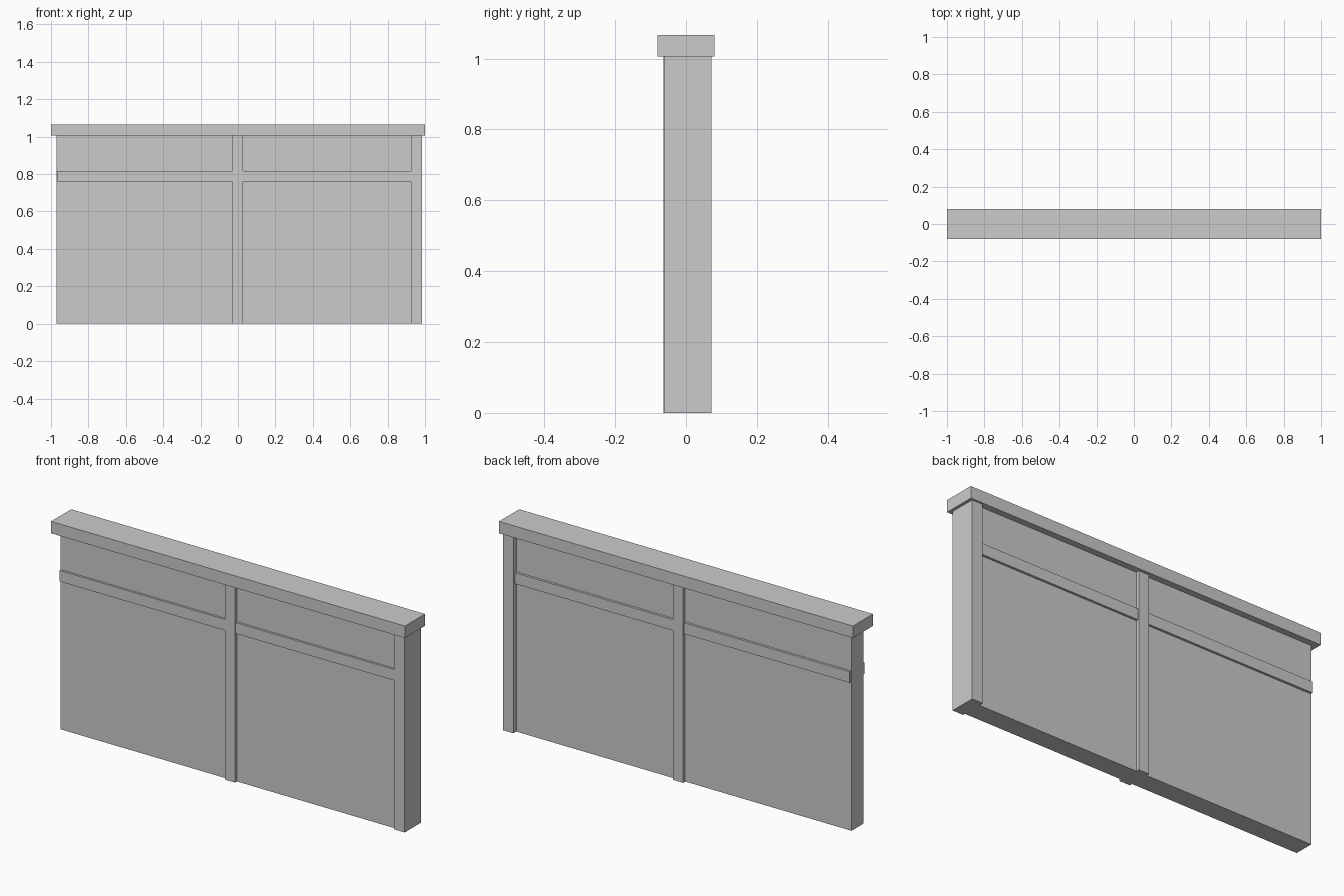
import bpy

if "Cube" in bpy.data.objects:
    bpy.data.objects.remove(bpy.data.objects["Cube"])


def box(name, x, y, z):
    """Axis-aligned box from (min, max) pairs."""
    center = [(a + b) / 2 for a, b in (x, y, z)]
    bpy.ops.mesh.primitive_cube_add(size=1, location=center)
    obj = bpy.context.object
    obj.name = name
    obj.scale = [b - a for a, b in (x, y, z)]
    bpy.ops.object.transform_apply(location=False, rotation=False, scale=True)
    return obj


WALL_TOP = 1.005

# Main wall panel
box("wall_panel", (-0.97, 0.955), (-0.049, 0.049), (0, WALL_TOP))

# Upright posts, slightly proud of the panel on both faces
box("middle_post", (-0.03, 0.028), (-0.064, 0.066), (0, WALL_TOP))
box("end_post", (0.925, 0.985), (-0.061, 0.072), (0, WALL_TOP))

# Horizontal rail showing on both faces
box("rail", (-0.968, 0.955), (-0.06, 0.061), (0.76, 0.816))

# Overhanging top cap
box("top_cap", (-1, 1), (-0.081, 0.081), (WALL_TOP, 1.066))
